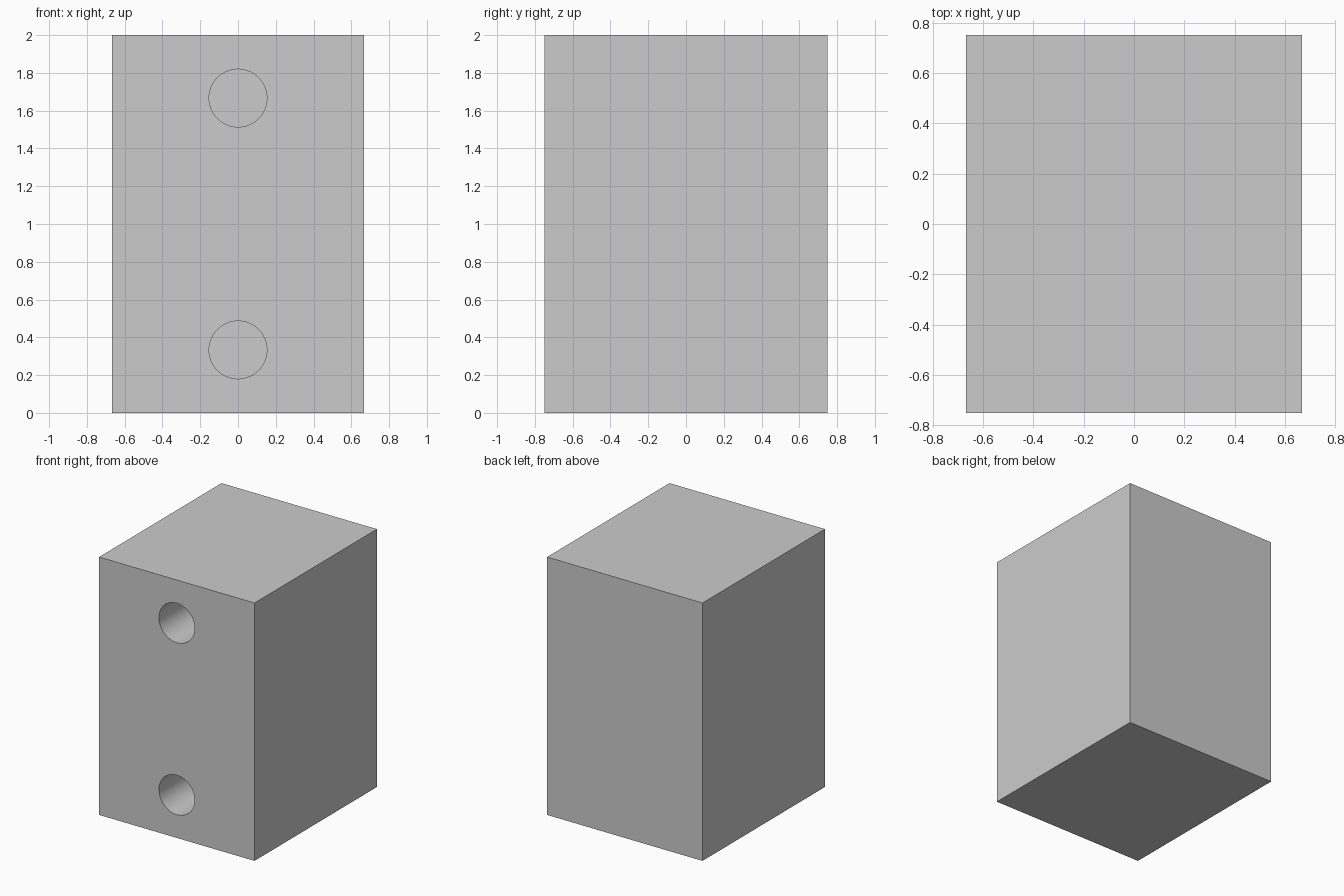
import bpy
from math import radians

if "Cube" in bpy.data.objects:
    bpy.data.objects.remove(bpy.data.objects["Cube"])

WIDTH, DEPTH, HEIGHT = 4 / 3, 1.5, 2.0
HOLE_RADIUS, HOLE_DEPTH = 0.153, 0.8
FRONT = -DEPTH / 2

# Solid block standing on the floor
bpy.ops.mesh.primitive_cube_add(size=1, location=(0, 0, HEIGHT / 2))
block = bpy.context.object
block.name = "mounting_block"
block.scale = (WIDTH, DEPTH, HEIGHT)
bpy.ops.object.transform_apply(location=True, rotation=True, scale=True)


def drill(z):
    """Cut a blind round hole into the front face."""
    overshoot = 0.1
    bpy.ops.mesh.primitive_cylinder_add(
        vertices=64, radius=HOLE_RADIUS, depth=HOLE_DEPTH + overshoot,
        location=(0, FRONT + (HOLE_DEPTH - overshoot) / 2, z),
        rotation=(radians(90), 0, 0))
    cutter = bpy.context.object
    cutter.name = "hole_cutter"
    cutter.hide_render = True
    mod = block.modifiers.new("hole", 'BOOLEAN')
    mod.operation = 'DIFFERENCE'
    mod.solver = 'EXACT'
    mod.object = cutter
    bpy.ops.object.select_all(action='DESELECT')
    bpy.context.view_layer.objects.active = block
    block.select_set(True)
    bpy.ops.object.modifier_apply(modifier=mod.name)
    bpy.data.objects.remove(cutter, do_unlink=True)


# Lower and upper screw holes
for z in (1 / 3, HEIGHT - 1 / 3):
    drill(z)

bpy.ops.object.shade_smooth_by_angle(angle=radians(30))
